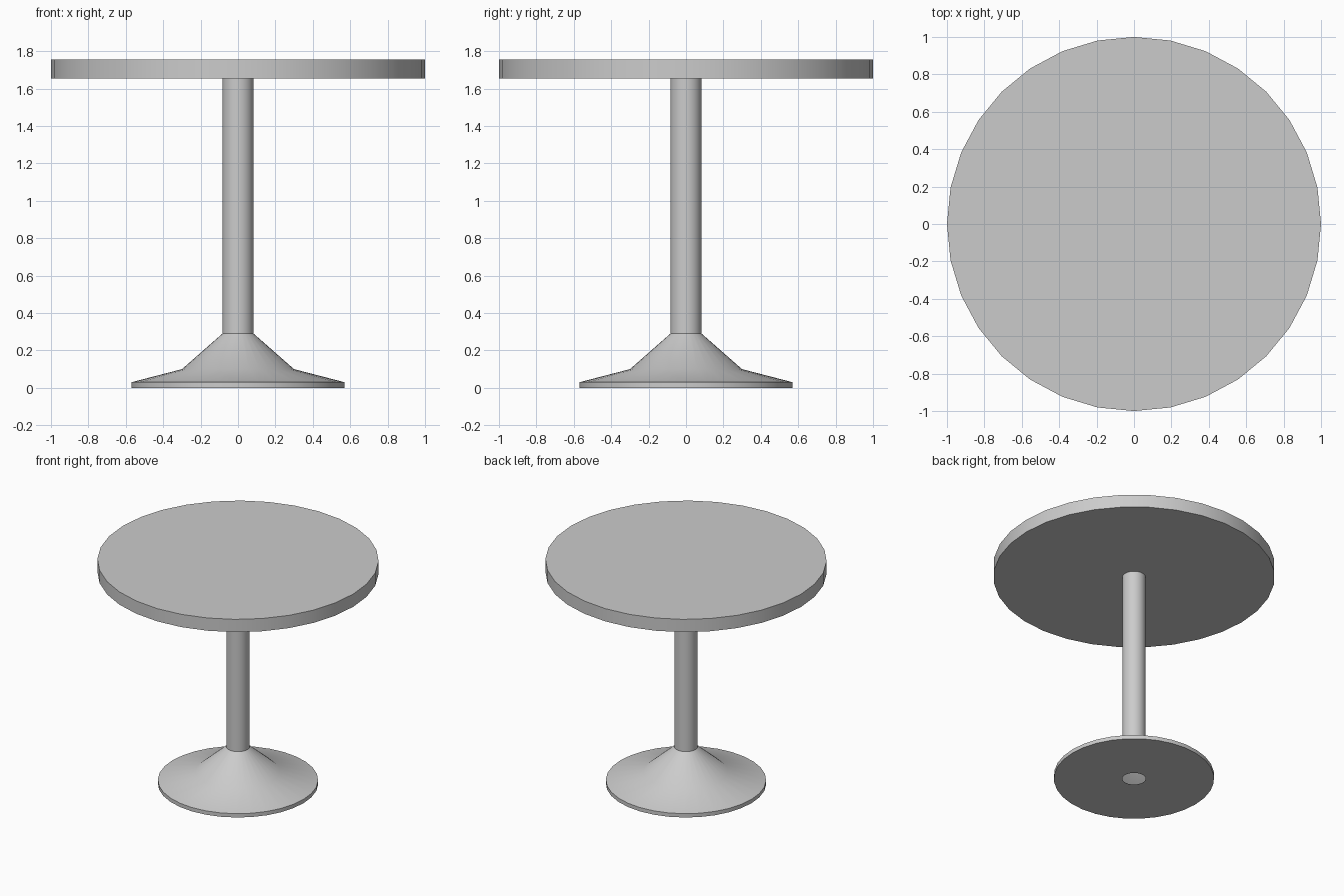
import bpy, bmesh
from math import cos, sin, tau, radians

if "Cube" in bpy.data.objects:
    bpy.data.objects.remove(bpy.data.objects["Cube"])

SIDES = 32


def lathe(name, profile, cap_bottom=False, cap_top=False):
    """Revolve (radius, z) points, listed bottom to top, around the z axis."""
    bm = bmesh.new()
    rings = [[bm.verts.new((r * cos(tau * i / SIDES), r * sin(tau * i / SIDES), z))
              for i in range(SIDES)] for r, z in profile]
    for low, high in zip(rings, rings[1:]):
        for i in range(SIDES):
            j = (i + 1) % SIDES
            bm.faces.new((low[i], low[j], high[j], high[i]))
    if cap_bottom:
        bm.faces.new(rings[0][::-1])
    if cap_top:
        bm.faces.new(rings[-1])
    mesh = bpy.data.meshes.new(name)
    bm.to_mesh(mesh)
    bm.free()
    obj = bpy.data.objects.new(name, mesh)
    bpy.context.collection.objects.link(obj)
    bpy.ops.object.select_all(action='DESELECT')
    obj.select_set(True)
    bpy.context.view_layer.objects.active = obj
    bpy.ops.object.shade_smooth_by_angle(angle=radians(30))
    return obj


# Round top
lathe("tabletop", [(1.0, 1.655), (1.0, 1.755)], cap_bottom=True, cap_top=True)

# Central post
lathe("column", [(0.083, 0.29), (0.083, 1.655)])

# Flared foot, with a round opening in its underside
lathe("base", [(0.083, 0.0), (0.57, 0.0), (0.57, 0.03), (0.30, 0.10), (0.083, 0.29)])
